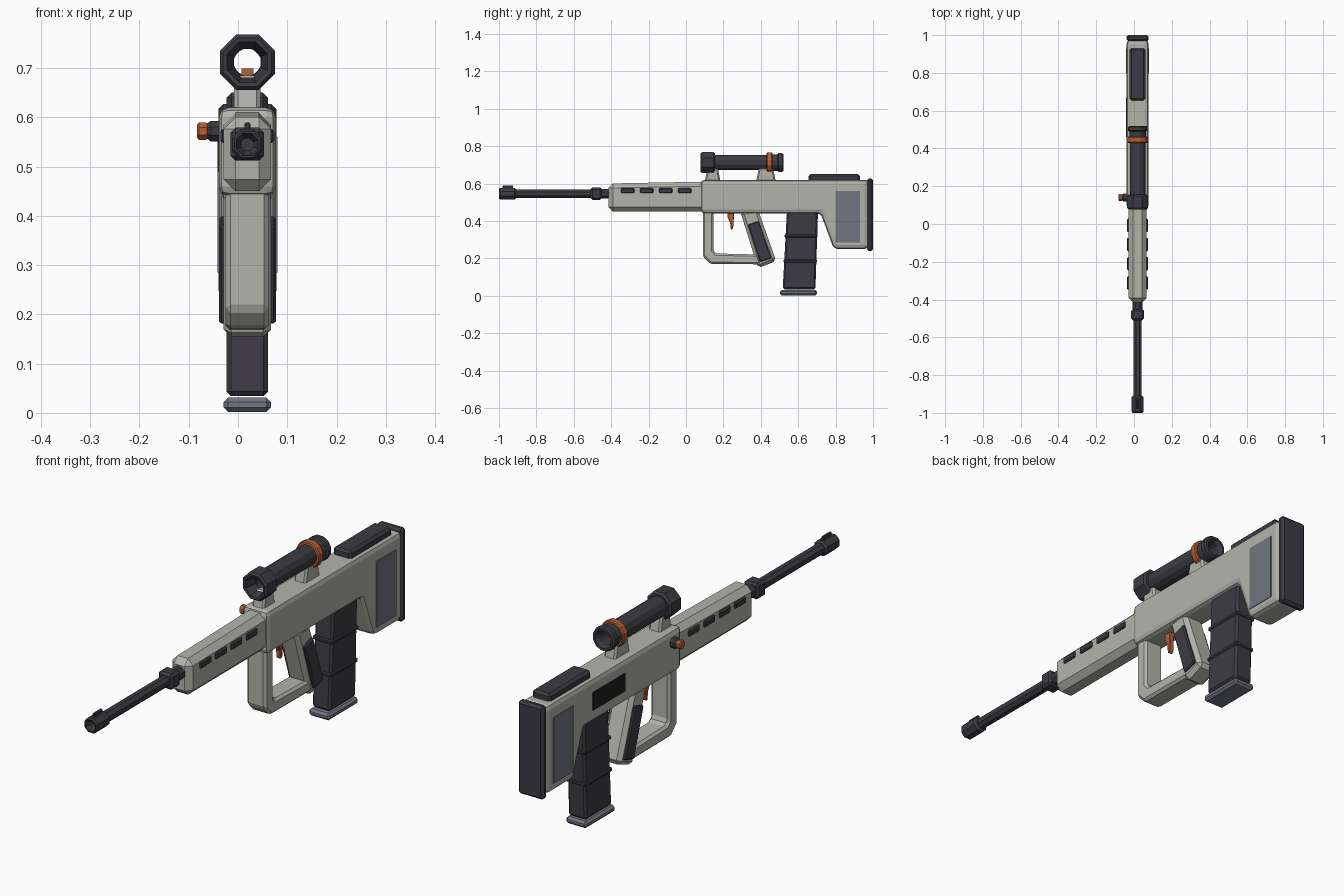
import bpy, bmesh, math
from mathutils import Vector

cube = bpy.data.objects.get("Cube")
if cube:
    bpy.data.objects.remove(cube, do_unlink=True)

CX = 0.019  # centre plane of the rifle
BORE = 0.545
SIGHT = 0.712


def material(name, rgb):
    m = bpy.data.materials.new(name)
    m.use_nodes = True
    m.diffuse_color = (*rgb, 1)
    bsdf = next(n for n in m.node_tree.nodes if n.type == 'BSDF_PRINCIPLED')
    bsdf.inputs["Base Color"].default_value = (*rgb, 1)
    return m


SHELL = material("pale grey green", (0.45, 0.46, 0.41))
DARK = material("charcoal", (0.046, 0.044, 0.054))
BLACK = material("black", (0.015, 0.015, 0.017))
SLATE = material("slate grey", (0.17, 0.18, 0.22))
ORANGE = material("burnt orange", (0.46, 0.115, 0.033))


def finish(name, bm, mat, bevel=0, segments=1):
    bmesh.ops.recalc_face_normals(bm, faces=bm.faces)
    me = bpy.data.meshes.new(name)
    bm.to_mesh(me)
    bm.free()
    me.materials.append(mat)
    ob = bpy.data.objects.new(name, me)
    bpy.context.collection.objects.link(ob)
    if bevel:
        mod = ob.modifiers.new("Chamfer", 'BEVEL')
        mod.width = bevel
        mod.segments = segments
        mod.limit_method = 'ANGLE'
        mod.angle_limit = math.radians(30)
    return ob


def prism(name, outline, half, mat, bevel=0, segments=1, x=CX):
    """Side outline of (y, z) points extruded across x."""
    bm = bmesh.new()
    face = bm.faces.new([bm.verts.new((x - half, y, z)) for y, z in outline])
    ext = bmesh.ops.extrude_face_region(bm, geom=[face])
    moved = [v for v in ext["geom"] if isinstance(v, bmesh.types.BMVert)]
    bmesh.ops.translate(bm, verts=moved, vec=(2 * half, 0, 0))
    return finish(name, bm, mat, bevel, segments)


def box(name, y0, y1, z0, z1, half, mat, bevel=0, segments=1, x=CX):
    return prism(name, [(y0, z0), (y1, z0), (y1, z1), (y0, z1)],
                 half, mat, bevel, segments, x)


def lathe(name, profile, centre, mat, sides=8, axis='Y', hollow=False):
    """Rings of (distance, flat radius) along an axis; hollow closes the loop."""
    bm = bmesh.new()
    rings = []
    for d, r in profile:
        r /= math.cos(math.pi / sides)
        ring = []
        for i in range(sides):
            a = 2 * math.pi * (i + 0.5) / sides
            u, w = r * math.cos(a), r * math.sin(a)
            p = Vector((u, d, w)) if axis == 'Y' else Vector((d, u, w))
            ring.append(bm.verts.new(p + Vector(centre)))
        rings.append(ring)
    pairs = list(zip(rings, rings[1:]))
    if hollow:
        pairs.append((rings[-1], rings[0]))
    else:
        bm.faces.new(rings[0])
        bm.faces.new(rings[-1])
    for a, b in pairs:
        for i in range(sides):
            j = (i + 1) % sides
            bm.faces.new((a[i], a[j], b[j], b[i]))
    return finish(name, bm, mat)


# Receiver with the stock, and the handguard ahead of it
prism("receiver_stock", [(0.08, 0.44), (0.72, 0.44), (0.79, 0.25), (0.975, 0.25),
                         (0.975, 0.62), (0.08, 0.62)], 0.058, SHELL, 0.02, 2)
prism("handguard", [(-0.415, 0.45), (0.11, 0.45), (0.11, 0.61), (-0.415, 0.6)],
      0.048, SHELL, 0.024)
box("butt_pad", 0.968, 1.0, 0.238, 0.627, 0.059, DARK, 0.01)
box("cheek_rest", 0.655, 0.93, 0.61, 0.65, 0.042, DARK, 0.01)

# Side details, mirrored on both flanks
for side, s in (("left", 1), ("right", -1)):
    box(f"stock_panel_{side}", 0.8, 0.93, 0.285, 0.56, 0.003, SLATE, x=CX + s * 0.058)
    for i in range(4):
        y = -0.348 + i * 0.1015
        box(f"vent_{side}_{i + 1}", y, y + 0.072, 0.548, 0.576, 0.009, DARK, 0.005,
            x=CX + s * 0.046)
    prism(f"grip_panel_{side}", [(0.33, 0.38), (0.39, 0.4), (0.458, 0.2), (0.395, 0.18)],
          0.01, DARK, 0.005, x=CX + s * 0.048)
box("ejection_port", 0.46, 0.67, 0.49, 0.565, 0.003, BLACK, x=CX - 0.058)

# Barrel, collar, block, muzzle and front sight
lathe("barrel", [(-0.93, 0.022), (-0.4, 0.022)], (CX, 0, BORE), DARK)
box("gas_block", -0.51, -0.45, 0.512, 0.579, 0.034, DARK, 0.01)
lathe("barrel_collar", [(-0.455, 0.026), (-0.4, 0.026)], (CX, 0, BORE), DARK)
lathe("muzzle_brake", [(-0.992, 0.022), (-1.0, 0.022), (-1.0, 0.026), (-0.993, 0.031),
                       (-0.917, 0.031), (-0.908, 0.023), (-0.908, 0.012),
                       (-0.97, 0.012)], (CX, 0, BORE), DARK, hollow=True)
box("front_sight", -0.98, -0.925, 0.565, 0.59, 0.006, DARK, 0.003)

# Trigger guard, grip and trigger
prism("trigger_guard", [(0.09, 0.46), (0.09, 0.21), (0.13, 0.17), (0.4, 0.168),
                        (0.4, 0.22), (0.16, 0.226), (0.146, 0.24), (0.146, 0.46)],
      0.044, SHELL, 0.014)
prism("grip", [(0.29, 0.45), (0.385, 0.46), (0.482, 0.185), (0.385, 0.148)],
      0.048, SHELL, 0.016)
prism("trigger", [(0.22, 0.45), (0.258, 0.45), (0.252, 0.36), (0.24, 0.352),
                  (0.236, 0.39), (0.222, 0.42)], 0.011, ORANGE, 0.003)

# Magazine with ribs and base plate
prism("magazine", [(0.54, 0.46), (0.706, 0.46), (0.692, 0.034), (0.517, 0.034)],
      0.042, DARK, 0.009)
for i, z in enumerate((0.185, 0.32)):
    shift = (z - 0.034) * 0.045
    box(f"magazine_rib_{i + 1}", 0.514 + shift, 0.695 + shift * 0.7, z - 0.008, z + 0.008,
        0.046, DARK, 0.004)
box("magazine_base", 0.503, 0.7, 0.002, 0.031, 0.048, SLATE, 0.009)

# Scope mounts
for name, y0, y1 in (("front_mount", 0.1, 0.185), ("rear_mount", 0.375, 0.48)):
    prism(name, [(y0, 0.61), (y1, 0.61), (y1 - 0.015, 0.685), (y0 + 0.015, 0.685)],
          0.027, SHELL, 0.008)

# Open scope tube with bell, focus ring and eyepiece
AIM = (CX, 0, SIGHT)
lathe("scope_tube", [(0.13, 0.027), (0.13, 0.041), (0.48, 0.041), (0.48, 0.027)],
      AIM, DARK, 12, hollow=True)
lathe("scope_bell", [(0.08, 0.041), (0.078, 0.049), (0.086, 0.056), (0.147, 0.056),
                     (0.156, 0.048), (0.156, 0.027), (0.135, 0.027)],
      AIM, DARK, hollow=True)
lathe("focus_ring", [(0.43, 0.038), (0.43, 0.05), (0.435, 0.054), (0.457, 0.054),
                     (0.462, 0.05), (0.462, 0.038)], AIM, ORANGE, 12, hollow=True)
lathe("eyepiece", [(0.46, 0.027), (0.46, 0.044), (0.49, 0.044), (0.494, 0.05),
                   (0.513, 0.05), (0.52, 0.045), (0.52, 0.036), (0.505, 0.027)],
      AIM, DARK, 12, hollow=True)
box("focus_index", 0.43, 0.462, 0.675, 0.699, 0.012, ORANGE)

# Side knob
KNOB = (0, 0.14, 0.572)
lathe("knob_shaft", [(-0.062, 0.016), (-0.055, 0.021), (-0.03, 0.021)],
      KNOB, DARK, axis='X')
lathe("knob_cap", [(-0.083, 0.013), (-0.079, 0.018), (-0.066, 0.018), (-0.06, 0.014)],
      KNOB, ORANGE, axis='X')
